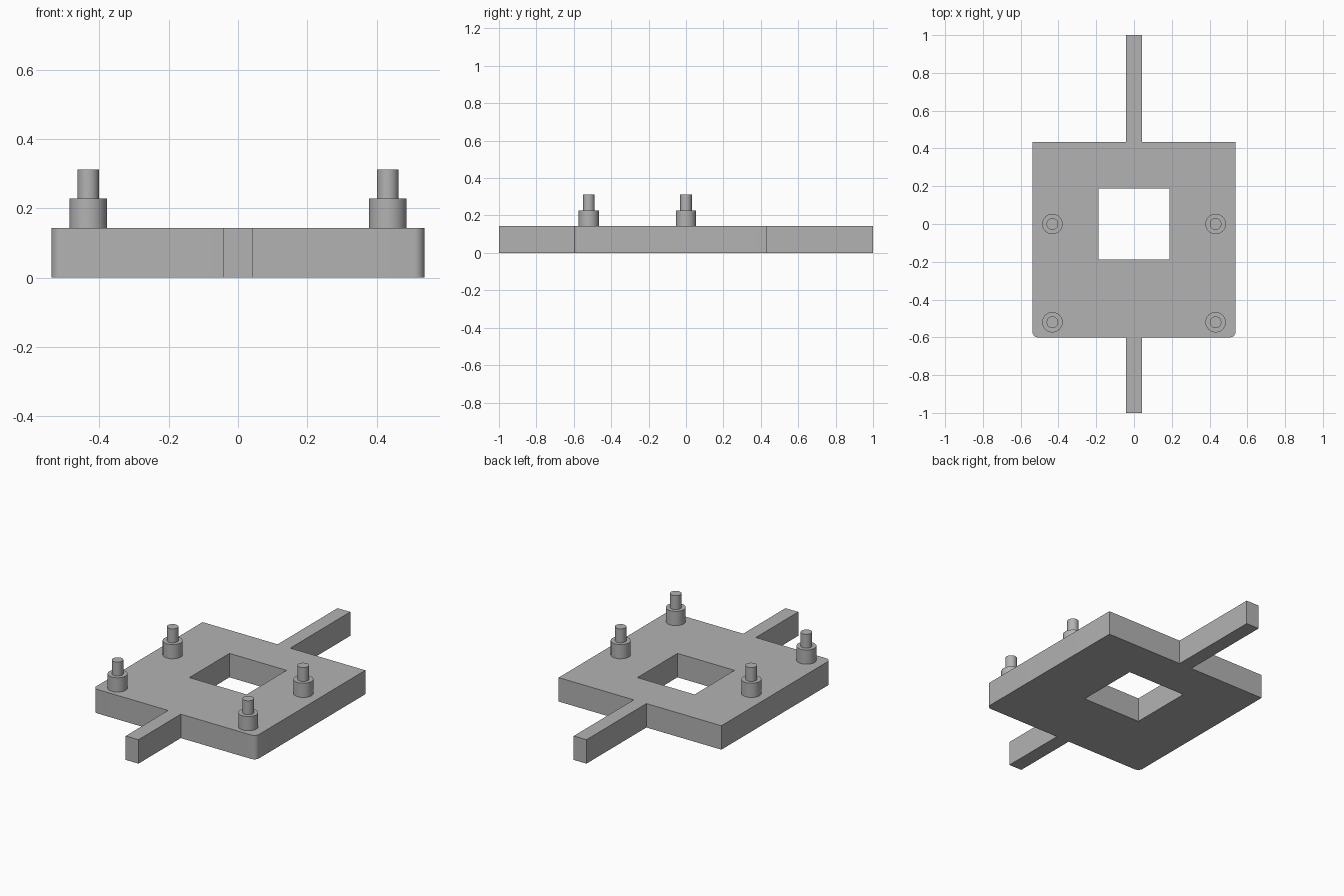
import bpy, bmesh
from math import sin, cos, pi
from mathutils import Vector

cube = bpy.data.objects.get("Cube")
if cube:
    bpy.data.objects.remove(cube, do_unlink=True)

grey = bpy.data.materials.new("plain grey")
grey.use_nodes = True
colour = (0.45, 0.45, 0.45, 1)
grey.diffuse_color = colour
grey.node_tree.nodes["Principled BSDF"].inputs["Base Color"].default_value = colour

HALF_X, FRONT, BACK, THICK = 0.538, -0.6, 0.434, 0.143
BAR, HOLE, CORNER = 0.042, 0.189, 0.03


def finish(name, bm):
    bmesh.ops.recalc_face_normals(bm, faces=bm.faces)
    mesh = bpy.data.meshes.new(name)
    bm.to_mesh(mesh)
    bm.free()
    mesh.materials.append(grey)
    ob = bpy.data.objects.new(name, mesh)
    bpy.context.collection.objects.link(ob)
    bpy.ops.object.select_all(action="DESELECT")
    ob.select_set(True)
    bpy.context.view_layer.objects.active = ob
    bpy.ops.object.shade_smooth_by_angle(angle=pi / 6)
    return ob


# Plate and both bars: one outline with a square window, extruded upward
right_half = [(BAR, -1), (BAR, FRONT)]
for i in range(9):
    a = -pi / 2 + i * pi / 16
    right_half.append((HALF_X - CORNER + CORNER * cos(a),
                       FRONT + CORNER + CORNER * sin(a)))
right_half += [(HALF_X, BACK), (BAR, BACK), (BAR, 1)]
outline = right_half + [(-x, y) for x, y in reversed(right_half)]
window = [(-HOLE, -HOLE), (HOLE, -HOLE), (HOLE, HOLE), (-HOLE, HOLE)]

bm = bmesh.new()
edges = []
for loop in (outline, window):
    verts = [bm.verts.new((x, y, 0)) for x, y in loop]
    edges += [bm.edges.new((v, verts[i - 1])) for i, v in enumerate(verts)]
bmesh.ops.triangle_fill(bm, edges=edges, use_beauty=True, normal=Vector((0, 0, 1)))
result = bmesh.ops.extrude_face_region(bm, geom=bm.faces[:], use_keep_orig=True)
top = [g for g in result["geom"] if isinstance(g, bmesh.types.BMVert)]
bmesh.ops.translate(bm, verts=top, vec=(0, 0, THICK))
finish("base_plate_with_bars", bm)


# Stepped posts: a wide collar with a thin pin, turned around an axis
def post(name, x, y):
    bm = bmesh.new()
    profile = [(0, THICK), (0.054, THICK), (0.054, 0.228),
               (0.031, 0.228), (0.031, 0.311), (0, 0.311)]
    verts = [bm.verts.new((r, 0, z)) for r, z in profile]
    line = [bm.edges.new(pair) for pair in zip(verts, verts[1:])]
    bmesh.ops.spin(bm, geom=verts + line, cent=(0, 0, 0), axis=(0, 0, 1),
                   angle=2 * pi, steps=40)
    bmesh.ops.remove_doubles(bm, verts=bm.verts, dist=0.0001)
    finish(name, bm).location = (x, y, 0)


for side, x in (("left", 0.432), ("right", -0.432)):
    post(f"front_{side}_post", x, -0.52)
    post(f"middle_{side}_post", x, 0)
